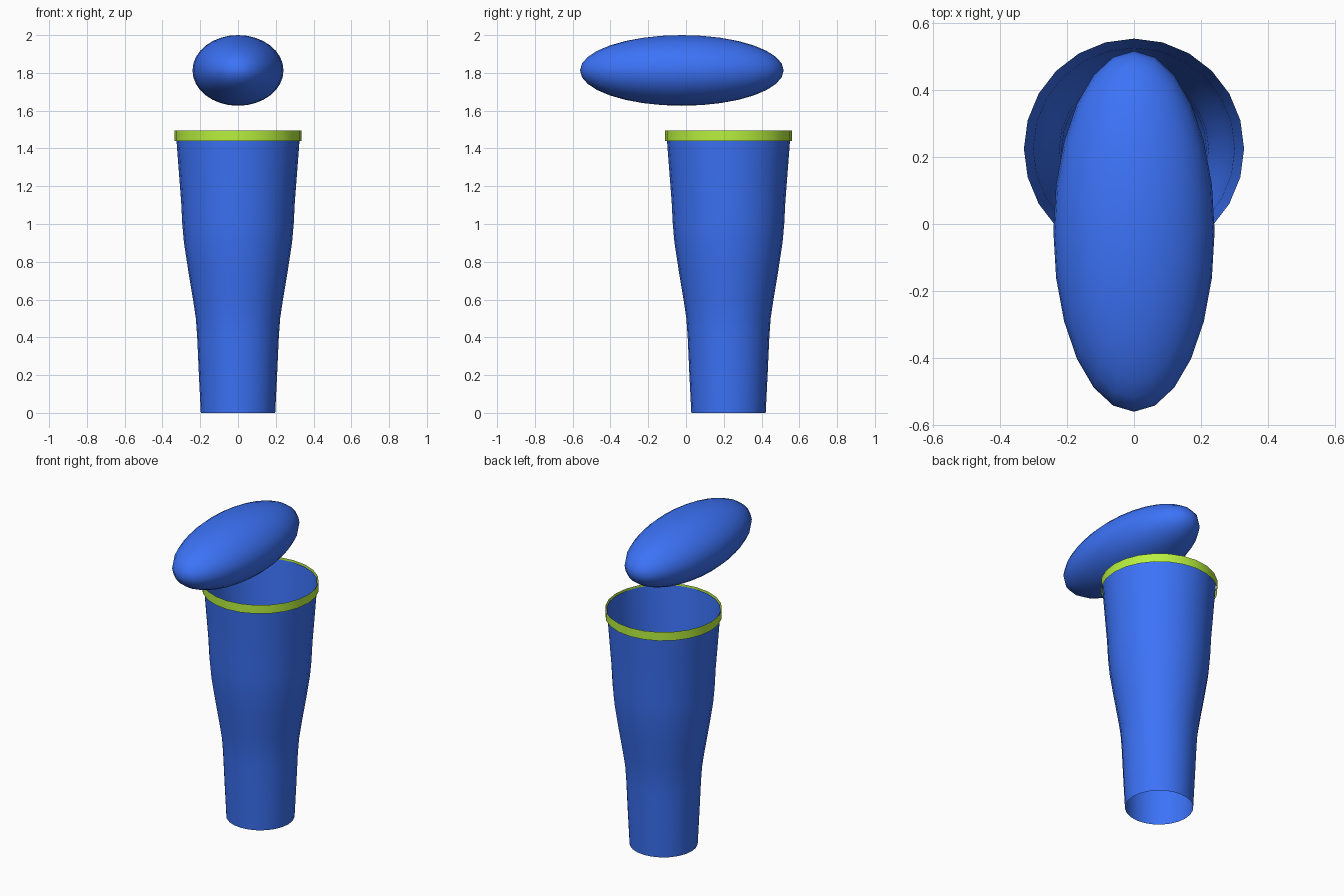
import bpy, bmesh, math

if "Cube" in bpy.data.objects:
    bpy.data.objects.remove(bpy.data.objects["Cube"])

SIDES = 24
AXIS_Y = 0.225  # the tube stands behind the centre


def material(name, rgb):
    m = bpy.data.materials.new(name)
    m.diffuse_color = (*rgb, 1)
    m.use_nodes = True
    m.node_tree.nodes["Principled BSDF"].inputs["Base Color"].default_value = m.diffuse_color
    return m


def finish(obj, mat):
    obj.data.materials.append(mat)
    bpy.ops.object.select_all(action='DESELECT')
    obj.select_set(True)
    bpy.context.view_layer.objects.active = obj
    bpy.ops.object.shade_smooth_by_angle(angle=math.radians(40))


def open_tube(name, profile, mat):
    """Revolve (radius, z) pairs into a thin tube without end caps."""
    bm = bmesh.new()
    rings = []
    for r, z in profile:
        rings.append([bm.verts.new((r * math.cos(math.tau * i / SIDES),
                                    r * math.sin(math.tau * i / SIDES), z))
                      for i in range(SIDES)])
    for low, high in zip(rings, rings[1:]):
        for i in range(SIDES):
            j = (i + 1) % SIDES
            bm.faces.new((low[i], low[j], high[j], high[i]))
    mesh = bpy.data.meshes.new(name)
    bm.to_mesh(mesh)
    bm.free()
    obj = bpy.data.objects.new(name, mesh)
    obj.location.y = AXIS_Y
    bpy.context.collection.objects.link(obj)
    finish(obj, mat)


blue = material("blue", (0.045, 0.17, 0.93))
green = material("lime", (0.48, 0.87, 0.05))

# Tapered tube, flaring through the middle
open_tube("tapered_tube", [
    (0.197, 0), (0.207, 0.2), (0.216, 0.4), (0.223, 0.5), (0.238, 0.6),
    (0.263, 0.75), (0.286, 0.9), (0.295, 1.0), (0.301, 1.12),
    (0.315, 1.3), (0.329, 1.485)], blue)

# Thin band around the rim
open_tube("rim_band", [(0.336, 1.44), (0.336, 1.495)], green)

# Long ellipsoid floating above
bpy.ops.mesh.primitive_uv_sphere_add(segments=SIDES, ring_count=16, radius=1,
                                     location=(0, -0.022, 1.813))
pad = bpy.context.object
pad.name = "floating_ellipsoid"
pad.scale = (0.241, 0.539, 0.187)
bpy.ops.object.transform_apply(location=False, rotation=False, scale=True)
finish(pad, blue)
